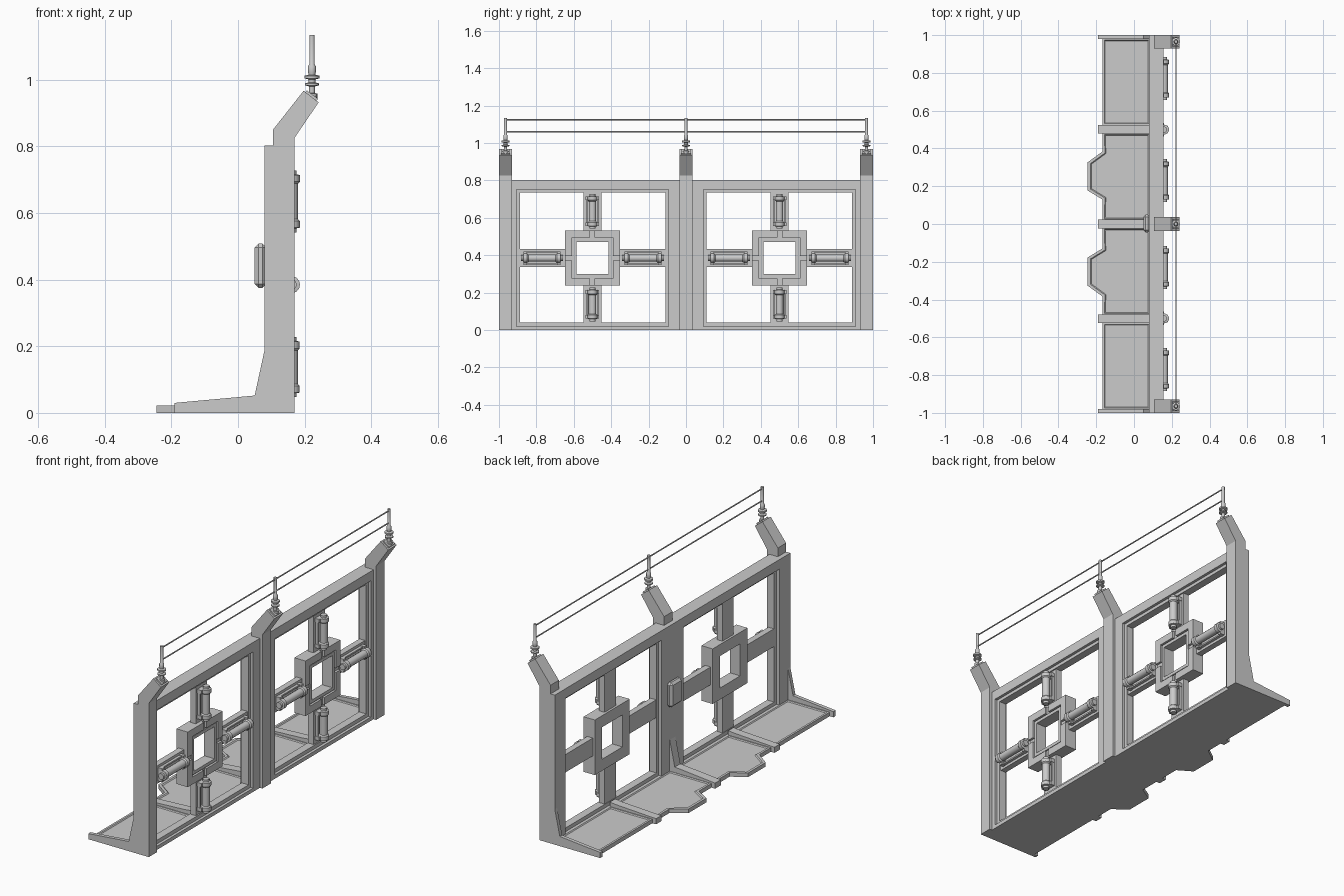
import bpy, bmesh, math
from mathutils import Vector

if "Cube" in bpy.data.objects:
    bpy.data.objects.remove(bpy.data.objects["Cube"])


def finish(name, bm, mirror=True, bevel=0, smooth=False):
    bm.normal_update()
    # open the seam so mirrored halves merge cleanly
    if mirror:
        seam = [f for f in bm.faces if all(abs(v.co.y) < 1e-6 for v in f.verts)]
        bmesh.ops.delete(bm, geom=seam, context='FACES_ONLY')
    bmesh.ops.recalc_face_normals(bm, faces=bm.faces[:])
    me = bpy.data.meshes.new(name)
    bm.to_mesh(me)
    bm.free()
    ob = bpy.data.objects.new(name, me)
    bpy.context.collection.objects.link(ob)
    if bevel:
        m = ob.modifiers.new("bevel", 'BEVEL')
        m.width, m.segments = bevel, 1
    if mirror:
        m = ob.modifiers.new("mirror", 'MIRROR')
        m.use_axis = (False, True, False)
    if smooth:
        bpy.ops.object.select_all(action='DESELECT')
        ob.select_set(True)
        bpy.context.view_layer.objects.active = ob
        bpy.ops.object.shade_smooth_by_angle(angle=math.radians(40))
    return ob


def extrude(bm, pts, vec):
    f = bm.faces.new([bm.verts.new(p) for p in pts])
    r = bmesh.ops.extrude_face_region(bm, geom=[f], use_keep_orig=True)
    vs = [g for g in r['geom'] if isinstance(g, bmesh.types.BMVert)]
    bmesh.ops.translate(bm, verts=vs, vec=vec)
    return [g for g in r['geom'] if isinstance(g, bmesh.types.BMFace)]


def side_profile(name, xz, y0, y1, mirror=True, bevel=0):
    bm = bmesh.new()
    extrude(bm, [(x, y0, z) for x, z in xz], (0, y1 - y0, 0))
    return finish(name, bm, mirror, bevel)


def box(name, x, y, z, mirror=True, bevel=0):
    pts = [(x[0], z[0]), (x[1], z[0]), (x[1], z[1]), (x[0], z[1])]
    return side_profile(name, pts, y[0], y[1], mirror, bevel)


def ring(name, x, outer, inner, bevel=0):
    """Rectangular frame; outer and inner are (y0, y1, z0, z1)."""
    bm = bmesh.new()
    loops = []
    for xx in x:
        for a, b, c, d in (outer, inner):
            loops.append([bm.verts.new((xx, p, q)) for p, q in ((a, c), (b, c), (b, d), (a, d))])
    for i, j in ((0, 1), (1, 3), (3, 2), (2, 0)):
        for k in range(4):
            n = (k + 1) % 4
            bm.faces.new((loops[i][k], loops[i][n], loops[j][n], loops[j][k]))
    return finish(name, bm, True, bevel)


def lathe(name, profile, base, axis, mirror=True, seg=14):
    """Turned part; profile is a list of (distance, radius)."""
    bm = bmesh.new()
    q = Vector((0, 0, 1)).rotation_difference(Vector(axis))
    rows = []
    for t, r in profile:
        rows.append([bm.verts.new(Vector(base) + q @ Vector((
            r * math.cos(2 * math.pi * k / seg), r * math.sin(2 * math.pi * k / seg), t)))
            for k in range(seg)])
    for a, b in zip(rows, rows[1:]):
        for k in range(seg):
            n = (k + 1) % seg
            bm.faces.new((a[k], a[n], b[n], b[k]))
    bm.faces.new(rows[0])
    bm.faces.new(rows[-1])
    return finish(name, bm, mirror, 0, True)


# main wall frame and stepped inner lip
ring("wall_frame", (0.08, 0.155), (0, 1, 0, 0.803), (0.093, 0.907, 0.02, 0.752))
ring("window_lip", (0.098, 0.14), (0.093, 0.907, 0.02, 0.752), (0.11, 0.888, 0.04, 0.735))

# bent posts with end caps and insulators
post = [(0.105, 0), (0.17, 0), (0.17, 0.826), (0.242, 0.932), (0.197, 0.967), (0.105, 0.85)]
cap = [(0.203, 0.962), (0.236, 0.937), (0.240, 0.943), (0.207, 0.968)]
insulator = [(0.94, 0.016), (0.958, 0.016), (0.96, 0.009), (0.98, 0.009), (0.983, 0.021),
             (0.989, 0.021), (0.992, 0.01), (1.001, 0.01), (1.004, 0.022), (1.012, 0.022),
             (1.015, 0.01), (1.024, 0.012), (1.04, 0.012), (1.046, 0.008), (1.135, 0.008)]
for label, y0, y1, mir in (("end", 0.93, 1.0, True), ("middle", -0.036, 0.036, False)):
    side_profile(label + "_post", post, y0, y1, mir)
    side_profile(label + "_post_cap", cap, y0 + 0.01, y1 - 0.01, mir)
    lathe(label + "_insulator", insulator, (0.222, (y0 + y1) / 2, 0), (0, 0, 1), mir)

# two wires along the top
for i, z in enumerate((1.06, 1.125)):
    lathe("wire_%d" % (i + 1), [(0, 0.0035), (1.93, 0.0035)], (0.222, -0.965, z), (0, 1, 0), False, 8)

# floor panels, the inner pair with a trapezoid tongue
tongue = [(-0.168, 0.13), (-0.245, 0.177), (-0.245, 0.327), (-0.168, 0.383)]
for name, y0, y1, extra in (("outer_floor_panel", 0.52, 0.985, []), ("inner_floor_panel", 0.015, 0.485, tongue)):
    bm = bmesh.new()
    outline = [(0.09, y1), (0.09, y0), (-0.168, y0)] + extra + [(-0.168, y1)]
    top = extrude(bm, [(x, y, 0) for x, y in outline], (0, 0, 0.022))
    bmesh.ops.recalc_face_normals(bm, faces=bm.faces[:])
    bmesh.ops.inset_region(bm, faces=top, thickness=0.016, depth=0)
    bmesh.ops.inset_region(bm, faces=top, thickness=0.006, depth=-0.005)
    finish(name, bm)

# floor ribs: tall brackets at ends and middle, flat strips between
bracket = [(-0.19, 0), (0.09, 0), (0.09, 0.19), (0.08, 0.19), (0.05, 0.052), (-0.19, 0.03)]
strip = [(-0.19, 0), (0.085, 0), (0.085, 0.046), (0.05, 0.042), (-0.19, 0.03)]
side_profile("end_bracket", bracket, 0.98, 1.0)
side_profile("middle_bracket", bracket, -0.024, 0.024, False)
side_profile("floor_strip", strip, 0.48, 0.525)

# control box on the back of the middle post
box("control_box", (0.05, 0.085), (-0.045, 0.05), (0.375, 0.508), False, 0.012)

# central square of each window with raised inner rim and corner plates
cy, cz = 0.5, 0.385
sq = lambda h: (cy - h, cy + h, cz - h, cz + h)
ring("square_hub", (0.088, 0.143), sq(0.148), sq(0.086))
ring("hub_inner_rim", (0.143, 0.15), sq(0.103), sq(0.086))
for sy in (-1, 1):
    for sz in (-1, 1):
        bm = bmesh.new()
        el = [(0.012, 0.109), (0.109, 0.109), (0.109, 0.012), (0.148, 0.012), (0.148, 0.148), (0.012, 0.148)]
        extrude(bm, [(0.143, cy + sy * a, cz + sz * b) for a, b in el], (0.012, 0, 0))
        finish("hub_corner_plate", bm)

# arm plates and their pistons
piston = [(0, 0.016), (0.012, 0.016), (0.014, 0.026), (0.034, 0.026), (0.04, 0.02)]
for name, d, reach in (("lower", (0, 0, -1), 0.35), ("upper", (0, 0, 1), 0.355),
                       ("inner", (0, -1, 0), 0.395), ("outer", (0, 1, 0), 0.395)):
    d = Vector(d)
    c = Vector((0, cy, cz))
    side = Vector((0, abs(d.z), abs(d.y)))
    a, b = c + d * 0.14 - side * 0.048, c + d * reach + side * 0.048
    rng = lambda i: (min(a[i], b[i]), max(a[i], b[i]))
    box(name + "_arm", (0.1, 0.133), rng(1), rng(2))
    start, L = 0.157, reach - 0.157 - 0.012
    prof = piston + [(L - t, r) for t, r in reversed(piston)]
    lathe(name + "_piston", prof, c + d * start + Vector((0.16, 0, 0)), d)
    # clamps holding the piston ends, and thin side rails
    for t in (start + 0.014, start + L - 0.034):
        a, b = c + d * t - side * 0.036, c + d * (t + 0.02) + side * 0.036
        box(name + "_piston_clamp", (0.13, 0.158), rng(1), rng(2))
    for s in (-1, 1):
        a, b = c + d * (start + 0.02) + side * s * 0.026, c + d * (start + L - 0.02) + side * s * 0.034
        box(name + "_arm_rail", (0.13, 0.148), rng(1), rng(2))
